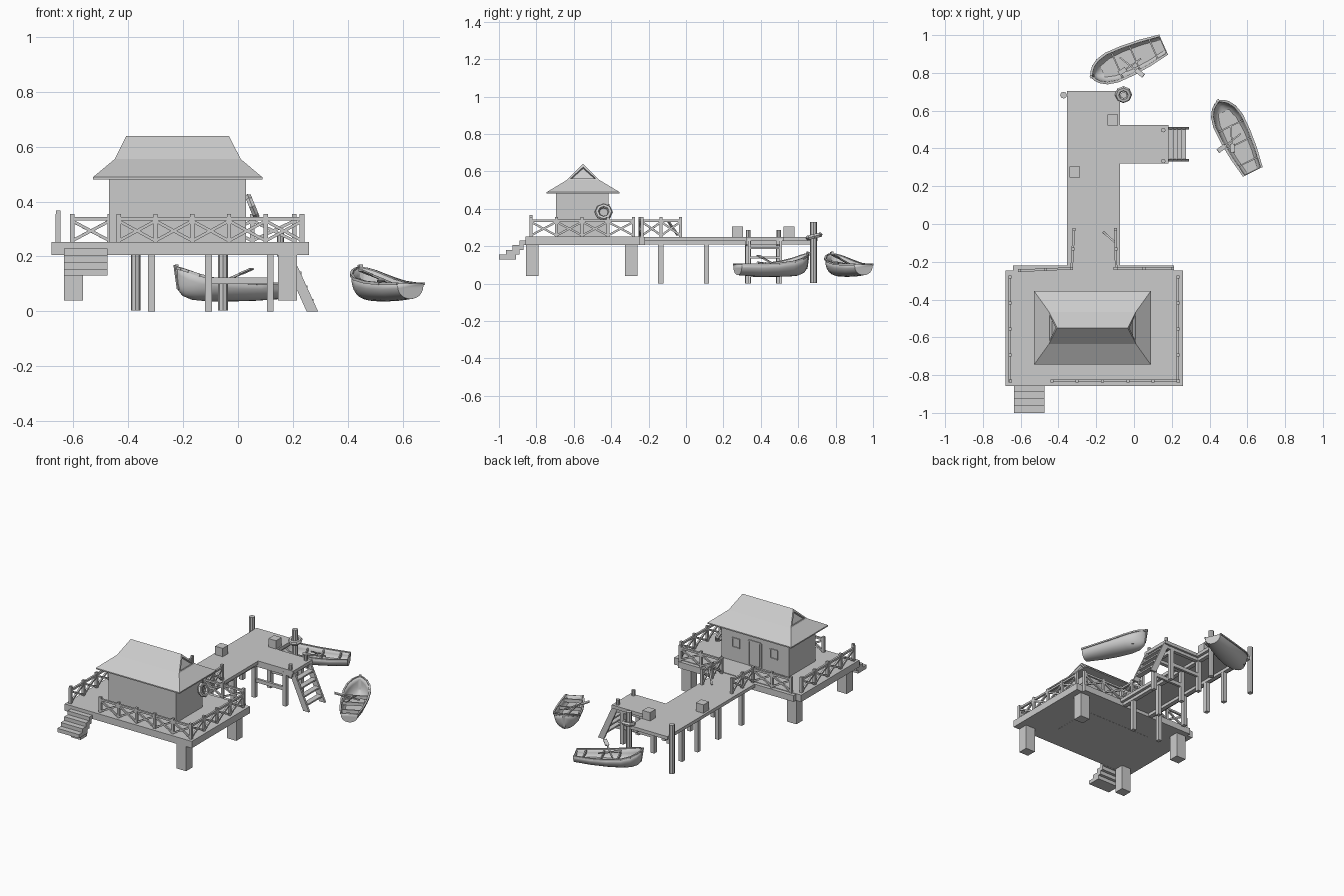
import bpy, bmesh, math
from mathutils import Vector, Matrix

cube = bpy.data.objects.get("Cube")
if cube:
    bpy.data.objects.remove(cube, do_unlink=True)

grey = bpy.data.materials.new("plain grey")
grey.use_nodes = True
GREY = (0.6, 0.6, 0.6, 1)
grey.diffuse_color = GREY
grey.node_tree.nodes["Principled BSDF"].inputs["Base Color"].default_value = GREY


def finish(name, bm, matrix=None):
    bmesh.ops.recalc_face_normals(bm, faces=bm.faces)
    mesh = bpy.data.meshes.new(name)
    bm.to_mesh(mesh)
    bm.free()
    mesh.materials.append(grey)
    ob = bpy.data.objects.new(name, mesh)
    if matrix:
        ob.matrix_world = matrix
    bpy.context.collection.objects.link(ob)
    return ob


def box(name, x0, x1, y0, y1, z0, z1):
    bm = bmesh.new()
    m = Matrix.Translation(((x0 + x1) / 2, (y0 + y1) / 2, (z0 + z1) / 2))
    bmesh.ops.create_cube(bm, size=1, matrix=m @ Matrix.Diagonal((x1 - x0, y1 - y0, z1 - z0, 1)))
    return finish(name, bm)


def beam(name, a, b, w=0.012, d=None, matrix=None):
    a, b = Vector(a), Vector(b)
    m = Matrix.Translation((a + b) / 2) @ (b - a).to_track_quat('Z', 'Y').to_matrix().to_4x4()
    bm = bmesh.new()
    bmesh.ops.create_cube(bm, size=1, matrix=m @ Matrix.Diagonal((w, d or w, (b - a).length, 1)))
    return finish(name, bm, matrix)


def post(name, x, y, z0, z1, r, sides=8):
    bm = bmesh.new()
    bmesh.ops.create_cone(bm, cap_ends=True, segments=sides, radius1=r, radius2=r, depth=z1 - z0,
                          matrix=Matrix.Translation((x, y, (z0 + z1) / 2)))
    return finish(name, bm)


def ring(name, loc, rot, major, minor):
    bpy.ops.mesh.primitive_torus_add(location=loc, rotation=rot, major_radius=major,
                                     minor_radius=minor, major_segments=8, minor_segments=6)
    ob = bpy.context.object
    ob.name = name
    ob.data.materials.append(grey)


# Railing: posts, top rail and crossed braces in every bay
def railing(name, start, end, bays):
    a, b = Vector((*start, 0)), Vector((*end, 0))
    low, high, up = Vector((0, 0, 0.257)), Vector((0, 0, 0.33)), Vector((0, 0, 0.337))
    points = [a.lerp(b, i / bays) for i in range(bays + 1)]
    for p in points:
        beam(name + "_post", p + Vector((0, 0, 0.245)), p + Vector((0, 0, 0.355)), 0.016)
    beam(name + "_top", a + up, b + up, 0.013)
    for p, q in zip(points, points[1:]):
        beam(name + "_brace", p + low, q + high, 0.011)
        beam(name + "_brace", p + high, q + low, 0.011)


# Main platform
box("platform", -0.68, 0.259, -0.858, -0.245, 0.206, 0.252)
box("platform_back_edge", -0.64, 0.212, -0.246, -0.22, 0.206, 0.248)
for x in (-0.6, 0.18):
    for y in (-0.822, -0.292):
        box("platform_leg", x - 0.035, x + 0.035, y - 0.033, y + 0.033, 0.04, 0.207)
for i, back in enumerate((-0.91, -0.89, -0.87, -0.857)):
    box("front_step", -0.635, -0.475, -1 + i * 0.0365, back, 0.13 + i * 0.025, 0.155 + i * 0.025)

# House walls, door and windows
box("house_walls", -0.47, 0.03, -0.695, -0.415, 0.205, 0.484)
WALL = -0.415


def frame(name, x, half, z0, z1, t=0.006):
    for s in (-half, half):
        box(name + "_side", x + s - t / 2, x + s + t / 2, WALL, WALL + 0.005, z0, z1)
    for z in (z0, z1):
        box(name + "_bar", x - half, x + half, WALL, WALL + 0.005, z - t / 2, z + t / 2)


frame("door_frame", -0.22, 0.045, 0.255, 0.42, 0.009)
box("door_panel", -0.255, -0.185, WALL, WALL + 0.003, 0.25, 0.415)
for x in (-0.36, -0.08):
    frame("window", x, 0.027, 0.345, 0.405)

# Hipped roof with recessed gables
bm = bmesh.new()
loops = []
for hx, hy, z in ((0.309, 0.195, 0.481), (0.309, 0.195, 0.489), (0.23, 0.085, 0.555)):
    loops.append([bm.verts.new((sx * hx, sy * hy, z)) for sx, sy in ((-1, -1), (1, -1), (1, 1), (-1, 1))])
for l0, l1 in zip(loops, loops[1:]):
    for i in range(4):
        j = (i + 1) % 4
        bm.faces.new((l0[i], l0[j], l1[j], l1[i]))
bm.faces.new(loops[0][::-1])
left, right = bm.verts.new((-0.187, 0, 0.64)), bm.verts.new((0.187, 0, 0.64))
a, b, c, d = loops[2]
bm.faces.new((a, b, right, left))
bm.faces.new((c, d, left, right))
gables = [bm.faces.new((b, c, right)), bm.faces.new((d, a, left))]
bm.normal_update()
bmesh.ops.inset_individual(bm, faces=gables, thickness=0.019, depth=0)
bmesh.ops.inset_individual(bm, faces=gables, thickness=0.002, depth=-0.014)
finish("roof", bm, Matrix.Translation((-0.22, -0.55, 0)))
ring("wall_life_ring", (0.052, -0.44, 0.382), (0, math.radians(68), 0), 0.036, 0.013)

# Platform and pier railings
railing("front_railing", (-0.435, -0.83), (0.235, -0.83), 5)
railing("east_railing", (0.232, -0.83), (0.232, -0.28), 4)
railing("west_railing", (-0.657, -0.83), (-0.657, -0.28), 4)
railing("back_railing", (-0.605, -0.247), (-0.33, -0.235), 2)
railing("back_railing", (-0.1, -0.235), (0.205, -0.235), 2)
railing("pier_railing", (-0.33, -0.235), (-0.318, -0.03), 2)
railing("pier_railing", (-0.095, -0.235), (-0.097, -0.03), 2)
beam("west_corner_post", (-0.655, -0.83, 0.25), (-0.655, -0.83, 0.367), 0.016)
beam("loose_rail", (-0.16, -0.045, 0.26), (-0.097, -0.1, 0.34), 0.01)

# Pier and side landing
box("pier_deck", -0.355, -0.075, -0.222, 0.703, 0.228, 0.25)
box("landing_deck", -0.076, 0.183, 0.32, 0.523, 0.228, 0.25)
for x in (-0.315, -0.108):
    box("pier_beam", x - 0.014, x + 0.014, -0.22, 0.69, 0.208, 0.228)
    for y in (-0.135, 0.11, 0.33, 0.495):
        box("pier_leg", x - 0.013, x + 0.013, y - 0.014, y + 0.014, 0, 0.228)
for y in (0.333, 0.497):
    box("landing_leg", 0.105, 0.13, y - 0.014, y + 0.014, 0, 0.228)
    box("landing_brace", -0.11, 0.118, y - 0.008, y + 0.008, 0.1, 0.124)
    box("landing_beam", -0.1, 0.175, y - 0.012, y + 0.012, 0.208, 0.228)
    post("landing_post", 0.155, y, 0.2, 0.286, 0.012)
box("landing_end_beam", 0.108, 0.128, 0.333, 0.497, 0.19, 0.21)
for x in (-0.373, -0.055):
    post("mooring_post", x, 0.682, 0.004, 0.33, 0.018)
ring("mooring_life_ring", (-0.056, 0.685, 0.253), (math.radians(14), 0, 0), 0.032, 0.014)
for x, y in ((-0.112, 0.55), (-0.313, 0.275)):
    box("crate", x - 0.028, x + 0.028, y - 0.029, y + 0.029, 0.248, 0.306)

# Ladder: sloped stringers with flat treads
for y in (0.338, 0.506):
    bm = bmesh.new()
    side = [bm.verts.new((x, y - 0.007, z)) for x, z in ((0.25, 0), (0.292, 0), (0.18, 0.245), (0.14, 0.245))]
    face = bm.faces.new(side)
    out = bmesh.ops.extrude_face_region(bm, geom=[face])["geom"]
    bmesh.ops.translate(bm, vec=(0, 0.014, 0), verts=[v for v in out if isinstance(v, bmesh.types.BMVert)])
    finish("ladder_stringer", bm)
for i in range(4):
    x, z = 0.257 - i * 0.022, 0.035 + i * 0.05
    box("ladder_tread", x - 0.018, x + 0.018, 0.34, 0.505, z, z + 0.01)

# Rowing boats: length position, half width, keel height, rim height
STATIONS = ((-0.209, 0.053, 0.045, 0.101), (-0.1, 0.071, 0.038, 0.101), (0, 0.08, 0.036, 0.106),
            (0.09, 0.081, 0.037, 0.118), (0.145, 0.068, 0.042, 0.132), (0.18, 0.046, 0.055, 0.146),
            (0.198, 0.024, 0.075, 0.154), (0.207, 0.006, 0.1, 0.158))
N = 12


def boat(bow, stern, oars):
    bow, stern = Vector((*bow, 0)), Vector((*stern, 0))
    d = bow - stern
    m = Matrix.Translation((bow + stern) / 2) @ Matrix.Rotation(math.atan2(d.y, d.x), 4, 'Z')
    bm = bmesh.new()
    rows = []
    for u, w, keel, rim in STATIONS:
        row = []
        for i in range(N + 1):
            t = math.pi * i / N
            row.append(bm.verts.new((u, w * math.cos(t), rim - (rim - keel) * max(0, math.sin(t)) ** 0.8)))
        rows.append(row)
    for r0, r1 in zip(rows, rows[1:]):
        for i in range(N):
            bm.faces.new((r0[i], r0[i + 1], r1[i + 1], r1[i]))
    bm.faces.new(rows[0])
    bm.faces.new(rows[-1][::-1])
    hull = finish("boat_hull", bm, m)
    shell = hull.modifiers.new("shell", 'SOLIDIFY')
    shell.thickness = 0.008
    bpy.ops.object.select_all(action='DESELECT')
    hull.select_set(True)
    bpy.context.view_layer.objects.active = hull
    bpy.ops.object.shade_smooth_by_angle(angle=math.radians(35))
    # Flat floor boards
    bm = bmesh.new()
    outline = [(u, w * 0.7) for u, w, keel, rim in STATIONS[:-3]]
    outline += [(u, -w) for u, w in outline[::-1]]
    bm.faces.new([bm.verts.new((u, -w, 0.06)) for u, w in outline])
    finish("boat_floor", bm, m)
    # Rim strips, seats and stem post
    for s in (-1, 1):
        for p, q in zip(STATIONS, STATIONS[1:]):
            beam("boat_rim", (p[0], s * p[1], p[3]), (q[0], s * q[1], q[3]), 0.01, 0.01, m)
    for u, w in ((-0.15, 0.055), (-0.04, 0.069), (0.06, 0.074)):
        beam("boat_seat", (u, -w, 0.091), (u, w, 0.091), 0.008, 0.022, m)
    beam("boat_stem", (0.196, 0, 0.08), (0.21, 0, 0.17), 0.014, 0.014, m)
    # Oars with flat blades
    for grip, tip in oars:
        grip, tip = Vector(grip), Vector(tip)
        neck = grip.lerp(tip, 0.68)
        beam("oar_shaft", grip, neck, 0.008, None, m)
        beam("oar_blade", neck, tip, 0.024, 0.006, m)


boat((-0.222, 0.782), (0.153, 0.948),
     (((0.03, -0.03, 0.1), (-0.045, 0.108, 0.155)), ((-0.07, 0.02, 0.1), (0.07, 0.045, 0.115))))
boat((0.447, 0.65), (0.628, 0.278),
     (((0.0, -0.03, 0.1), (-0.03, 0.118, 0.15)), ((0.06, 0.0, 0.1), (-0.07, 0.05, 0.115))))
